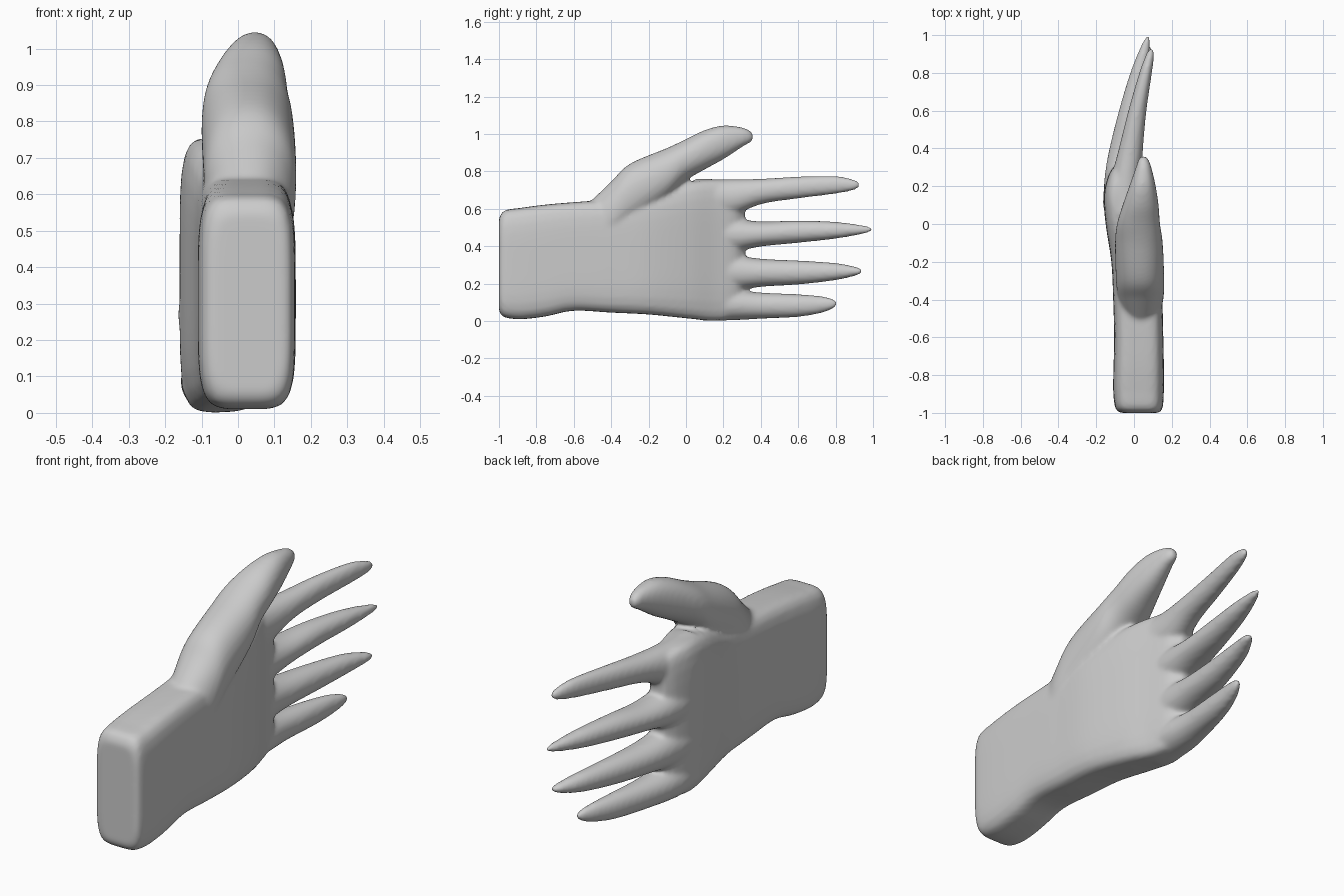
import bpy, bmesh, math
from mathutils import Vector


def smooth_path(rows, steps=6):
    """Catmull-Rom interpolation of (y, x0, x1, z0, z1) sections."""
    p = [Vector(r) for r in rows]
    p = [p[0] * 2 - p[1]] + p + [p[-1] * 2 - p[-2]]
    out = []
    for i in range(1, len(p) - 2):
        a, b, c, d = p[i - 1:i + 3]
        for s in range(steps):
            t = s / steps
            out.append((b * 2 + (c - a) * t + (a * 2 - b * 5 + c * 4 - d) * t ** 2
                        + (b * 3 - a - c * 3 + d) * t ** 3) * 0.5)
    return out + [p[-2]]


def loft(bm, rows, power, sides=48):
    """Closed skin over superellipse sections set along y."""
    rings = []
    for y, x0, x1, z0, z1 in smooth_path(rows):
        ring = []
        for k in range(sides):
            a = 2 * math.pi * k / sides
            c, s = math.cos(a), math.sin(a)
            r = (abs(c) ** power + abs(s) ** power) ** (-1 / power)
            ring.append(bm.verts.new(((x0 + x1) / 2 + (x1 - x0) / 2 * c * r, y,
                                      (z0 + z1) / 2 + (z1 - z0) / 2 * s * r)))
        rings.append(ring)
    for r0, r1 in zip(rings, rings[1:]):
        for k in range(sides):
            j = (k + 1) % sides
            bm.faces.new((r0[k], r0[j], r1[j], r1[k]))
    bm.faces.new(rings[0])
    bm.faces.new(rings[-1][::-1])


# Wrist and palm
palm = [(-1.0, -.075, .135, .05, .55), (-.97, -.10, .152, .02, .59),
        (-.88, -.11, .158, .01, .605), (-.75, -.108, .158, .025, .622),
        (-.6, -.105, .155, .055, .635), (-.4, -.11, .15, .045, .65),
        (-.2, -.12, .14, .035, .68), (0, -.15, .10, .015, .74),
        (.15, -.16, .05, .002, .755), (.26, -.135, .015, .02, .74),
        (.315, -.10, -.03, .06, .70)]

# Thumb
thumb = [(-.52, -.06, .13, .30, .63), (-.4, -.085, .155, .40, .745),
         (-.3, -.095, .16, .50, .84), (-.1, -.10, .152, .65, .925),
         (0, -.09, .138, .75, .972), (.1, -.06, .13, .81, 1.02),
         (.2, -.025, .115, .865, 1.045), (.3, .01, .092, .93, 1.035),
         (.345, .025, .075, .955, 1.015), (.36, .04, .06, .975, .995)]

# Fingers, little to index
fingers = [
    [(.1, -.155, .03, .0, .18), (.25, -.155, .025, .004, .168),
     (.4, -.125, .02, .012, .152), (.6, -.07, .035, .022, .143),
     (.72, -.025, .045, .042, .133), (.785, .01, .05, .065, .118),
     (.81, .028, .042, .085, .10)],
    [(.1, -.165, .03, .16, .38), (.25, -.155, .03, .165, .355),
     (.4, -.13, .035, .183, .333), (.6, -.078, .05, .195, .323),
     (.8, -.015, .075, .218, .31), (.91, .04, .095, .243, .289),
     (.945, .07, .09, .26, .272)],
    [(.1, -.16, .03, .36, .58), (.25, -.155, .035, .368, .552),
     (.4, -.13, .04, .398, .532), (.6, -.08, .05, .418, .537),
     (.8, -.02, .072, .44, .53), (.95, .04, .085, .466, .511),
     (1.0, .07, .085, .484, .496)],
    [(.05, -.14, .05, .55, .76), (.22, -.125, .04, .555, .758),
     (.4, -.08, .048, .624, .76), (.6, -.03, .066, .655, .772),
     (.8, .028, .095, .68, .775), (.9, .065, .107, .70, .755),
     (.928, .08, .1, .718, .738)]]

bm = bmesh.new()
loft(bm, palm, 5)
loft(bm, thumb, 2.2)
for f in fingers:
    loft(bm, f, 2.1)
bmesh.ops.recalc_face_normals(bm, faces=bm.faces)
mesh = bpy.data.meshes.new("hand")
bm.to_mesh(mesh)
bm.free()
hand = bpy.data.objects.new("hand", mesh)
bpy.context.collection.objects.link(hand)

# Fuse the parts into one soft skin
fuse = hand.modifiers.new("fuse", 'REMESH')
fuse.mode = 'VOXEL'
fuse.voxel_size = 0.011
fuse.use_smooth_shade = True
soft = hand.modifiers.new("soften", 'SMOOTH')
soft.factor = 0.5
soft.iterations = 8
